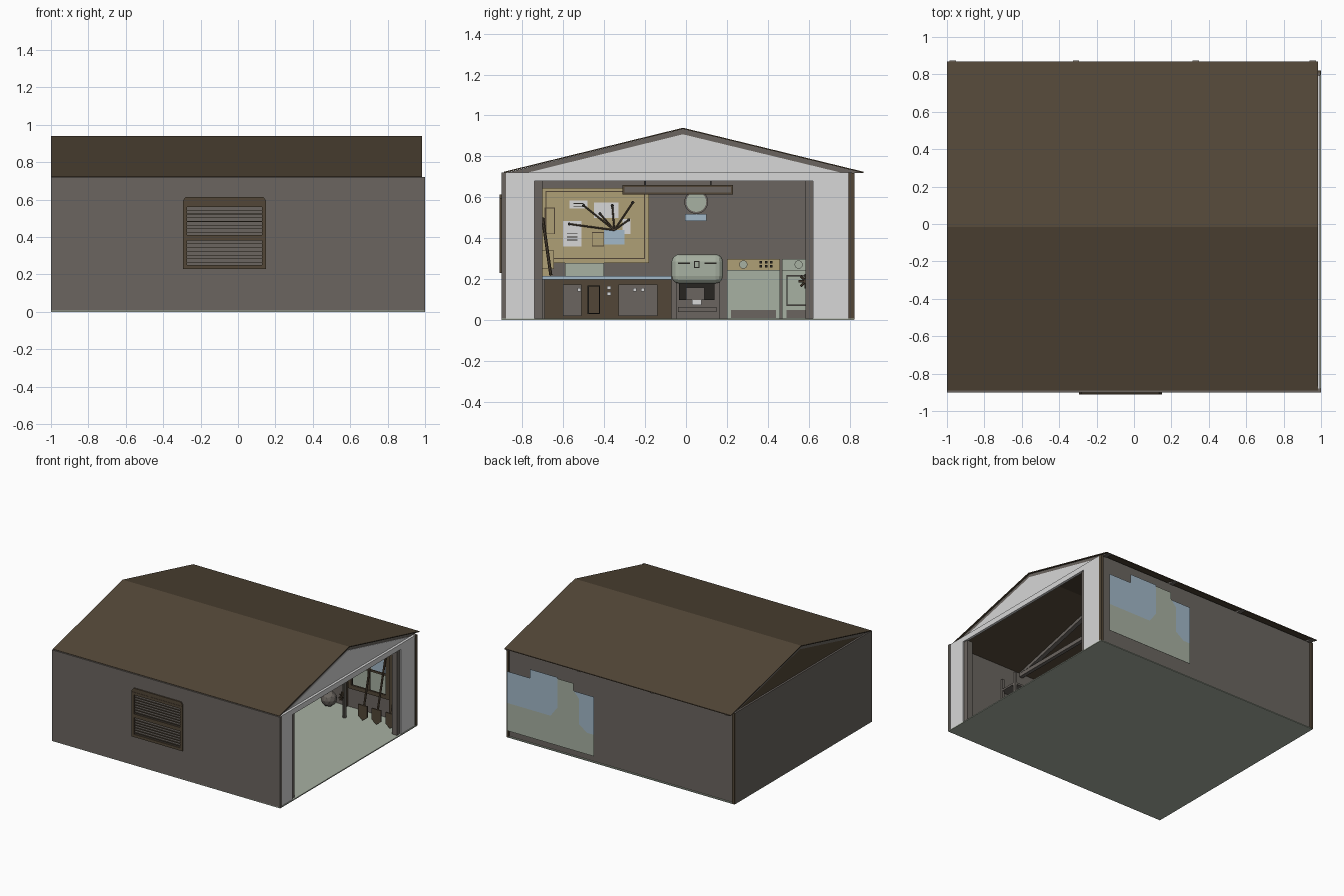
import bpy, bmesh, math
from mathutils import Vector

if "Cube" in bpy.data.objects:
    bpy.data.objects.remove(bpy.data.objects["Cube"])

def mat(name, r, g, b):
    m = bpy.data.materials.new(name)
    m.diffuse_color = (r, g, b, 1)
    m.use_nodes = True
    m.node_tree.nodes["Principled BSDF"].inputs["Base Color"].default_value = m.diffuse_color
    return m

BROWN = mat("dark brown", .085, .062, .038)
GREY = mat("warm grey", .145, .13, .115)
WHITE = mat("white", .68, .68, .68)
GREEN = mat("pale grey green", .39, .44, .36)
CREAM = mat("tan", .43, .35, .18)
BLUE = mat("pale blue", .36, .48, .58)
DARK = mat("near black", .02, .018, .015)

def finish(name, bm, m):
    bmesh.ops.recalc_face_normals(bm, faces=bm.faces[:])
    me = bpy.data.meshes.new(name)
    bm.to_mesh(me)
    bm.free()
    me.materials.append(m)
    o = bpy.data.objects.new(name, me)
    bpy.context.collection.objects.link(o)
    return o

# boxes given as x0, x1, y0, y1, z0, z1, joined in one part
def part(name, m, *boxes, bevel=0):
    bm = bmesh.new()
    for x0, x1, y0, y1, z0, z1 in boxes:
        vs = bmesh.ops.create_cube(bm, size=1)["verts"]
        for v in vs:
            v.co = ((x0 + x1) / 2 + v.co.x * (x1 - x0), (y0 + y1) / 2 + v.co.y * (y1 - y0),
                    (z0 + z1) / 2 + v.co.z * (z1 - z0))
    if bevel:
        bmesh.ops.bevel(bm, geom=bm.edges[:], offset=bevel, segments=3, affect='EDGES', profile=.5)
    return finish(name, bm, m)

# 2D outline extruded along x (pts = y,z) or along y (pts = x,z)
def prism(name, m, pts, a, b, axis='x'):
    bm = bmesh.new()
    to = (lambda p, t: (t, p[0], p[1])) if axis == 'x' else (lambda p, t: (p[0], t, p[1]))
    f = bm.faces.new([bm.verts.new(to(p, a)) for p in pts])
    ext = bmesh.ops.extrude_face_region(bm, geom=[f])["geom"]
    d = (b - a, 0, 0) if axis == 'x' else (0, b - a, 0)
    bmesh.ops.translate(bm, vec=d, verts=[v for v in ext if isinstance(v, bmesh.types.BMVert)])
    return finish(name, bm, m)

def rod(name, m, p, q, r, sides=8, r2=None):
    p, q = Vector(p), Vector(q)
    bm = bmesh.new()
    bmesh.ops.create_cone(bm, cap_ends=True, segments=sides, radius1=r,
                          radius2=r if r2 is None else r2, depth=(q - p).length)
    rot = (q - p).to_track_quat('Z', 'Y')
    for v in bm.verts:
        v.co = rot @ v.co + (p + q) / 2
    return finish(name, bm, m)

# rectangular ring in the wall plane, as boxes
def ring_y(x0, x1, z0, z1, w, y0, y1):
    return [(x0, x0 + w, y0, y1, z0, z1), (x1 - w, x1, y0, y1, z0, z1),
            (x0 + w, x1 - w, y0, y1, z0, z0 + w), (x0 + w, x1 - w, y0, y1, z1 - w, z1)]

def ring_x(y0, y1, z0, z1, w, x0, x1):
    return [(x0, x1, b[0], b[1], b[4], b[5]) for b in ring_y(y0, y1, z0, z1, w, 0, 0)]

# floor and walls
part("floor", GREEN, (-1, 1, -.9, .82, 0, .008))
part("front_wall", GREY, (-1, 1, -.9, -.88, .004, .722))
part("left_wall", GREY, (-1, -.98, -.88, .81, .004, .722))
part("back_wall", GREY, (-1, .44, .79, .81, .004, .722), (.76, .995, .79, .81, .004, .722),
     (.44, .76, .79, .81, .004, .18), (.44, .76, .79, .81, .5, .722))
part("door_wall", WHITE, (.975, .995, -.9, -.74, .004, .722), (.975, .995, .62, .797, .004, .722),
     (.975, .995, -.74, .62, .68, .722))
part("door_jamb", GREY, (.94, .985, -.74, -.7, .004, .68), (.94, .985, .583, .62, .004, .68))
part("corner_trim", BROWN, (.98, .998, .797, .822, .004, .72), (-1, -.98, .81, .822, .004, .72))

# roof, gables and trusses
RIDGE = -.015
def chevron(y0, y1, top, low, t):
    return [(y0, low), (RIDGE, top), (y1, low), (y1, low - t), (RIDGE, top - t), (y0, low - t)]
prism("roof_sheet", BROWN, chevron(-.89, .868, .94, .725, .006), -1, .985)
for x in (-.97, -.31, .33, .955):
    prism("rafter", GREY, chevron(-.89, .875, .934, .718, .026)[:3] +
          [(.77, .718), (RIDGE, .908), (-.785, .718)], x - .017, x + .017)
    if abs(x) < .5:
        part("tie_beam", GREY, (x - .015, x + .015, -.88, .79, .69, .72),
             (x - .012, x + .012, RIDGE - .015, RIDGE + .015, .72, .91))
tri = [(-.785, .718), (.77, .718), (RIDGE, .908)]
prism("door_gable", WHITE, tri, .955, .975)
prism("rear_gable", BROWN, tri, -.985, -.97)

# front window with louvres
prism("window_frame_top", BROWN, [(-.295, .57), (.15, .57), (.15, .595), (.135, .615), (-.28, .615),
                                  (-.295, .595)], -.91, -.898, 'y')
part("window_frame", BROWN, *ring_y(-.295, .15, .23, .585, .022, -.912, -.898),
     (-.273, .128, -.91, -.898, .385, .412))
part("window_slats", BROWN, *[(-.273, .128, -.909, -.899, .262 + i * .02, .265 + i * .02)
                              for i in range(16)])

# back window and the scenery board standing behind it
part("back_window_frame", BROWN, *ring_y(.42, .78, .16, .52, .03, .775, .79),
     (.59, .61, .78, .79, .19, .49), (.45, .75, .78, .79, .34, .355))
prism("scenery_hills", GREEN, [(.96, .08), (.96, .3), (.58, .3), (.52, .38), (.52, .61), (.38, .61),
                               (.38, .56), (.33, .5), (.33, .3), (.26, .25), (.2, .25), (.2, .08)],
      .866, .868, 'y')
prism("scenery_sky_left", BLUE, [(.96, .3), (.96, .55), (.76, .55), (.76, .62), (.52, .62), (.52, .38),
                                 (.58, .3)], .866, .868, 'y')
prism("scenery_sky_right", BLUE, [(.33, .3), (.33, .5), (.38, .55), (.2, .55), (.2, .25), (.26, .25)],
      .866, .868, 'y')

# notice board with pinned papers and strings
L = -.98
part("notice_board", CREAM, (L, L + .012, -.7, -.18, .28, .645))
part("board_border", BROWN, *ring_x(-.685, -.2, .3, .63, .004, L, L + .015))
part("papers", WHITE, *[(L, L + .016, y, y + w, z, z + h) for y, z, w, h in (
    (-.6, .36, .09, .125), (-.57, .545, .09, .04), (-.45, .5, .12, .075), (-.31, .42, .04, .075))])
part("paper_lines", DARK, *[(L, L + .018, -.58, -.53, z, z + .004) for z in (.39, .405, .42)],
     *[(L, L + .018, -.55, -.5, z, z + .004) for z in (.555, .568)])
part("board_photo", BLUE, (L, L + .017, -.4, -.3, .37, .44))
part("board_cards", BROWN, *ring_x(-.46, -.4, .36, .43, .004, L, L + .016),
     *ring_x(-.69, -.64, .42, .55, .004, L, L + .016))
for y, z in ((-.57, .47), (-.5, .56), (-.42, .52), (-.36, .56), (-.26, .575), (-.28, .49)):
    rod("board_string", BROWN, (L + .022, -.35, .44), (L + .022, y, z), .004, 6)
    rod("board_pin", DARK, (L + .012, y, z), (L + .028, y, z), .008)

# clock and sign
rod("clock_rim", GREY, (L, .05, .578), (L + .025, .05, .578), .058, 24)
rod("clock_face", GREEN, (L, .05, .578), (L + .028, .05, .578), .049, 24)
part("wall_sign", BLUE, (L, L + .01, -.005, .1, .485, .52))

# hanging lamp
part("lamp_housing", BROWN, (-.05, .05, -.31, .23, .615, .66))
part("lamp_panel", GREY, (-.056, .056, -.3, .22, .625, .65))
for y in (-.2, .12):
    rod("lamp_chain", GREY, (0, y, .66), (0, y, .89), .004, 6)

# counter with cupboards
F = -.68
part("counter_body", BROWN, (L, F, -.69, -.07, .008, .2))
part("counter_top", BLUE, (L, F + .02, -.7, -.07, .2, .216))
part("cupboard_doors", GREY, (F, F + .01, -.6, -.51, .02, .175), (F, F + .01, -.33, -.14, .02, .175))
part("cupboard_niche", DARK, *ring_x(-.48, -.42, .03, .17, .006, F, F + .012))
part("handles_and_sockets", WHITE, *[(F, F + .018, y, y + .018, z, z + .018) for y, z in (
    (-.53, .14), (-.26, .14), (-.22, .14), (-.385, .15), (-.385, .12))])
part("bench_case", GREEN, (L + .05, L + .2, -.59, -.4, .216, .28))
part("bench_box", CREAM, (-.8, -.66, -.7, -.645, .25, .34), (-.8, -.7, -.7, -.66, .216, .25))

# cooker with rounded hood
part("cooker_body", GREY, (L, F - .02, -.05, .165, .008, .19))
part("cooker_hood", GREEN, (L, F + .03, -.07, .18, .18, .322), bevel=.035)
part("cooker_recess", DARK, (F - .02, F - .012, -.035, .14, .1, .18))
part("cooker_shelf", GREY, (F - .02, F + .02, -.04, .15, .04, .065), (F - .02, F, .0, .09, .1, .16))
part("cooker_label", WHITE, (F - .02, F + .003, .03, .075, .075, .1))
part("cooker_vents", DARK, (F + .03, F + .033, -.04, .02, .275, .283),
     (F + .03, F + .033, .09, .15, .275, .283), *ring_x(.04, .065, .255, .29, .005, F + .03, F + .034))

# washing machines
for y0, y1 in ((.2, .46), (.47, .73)):
    part("washer_body", GREEN, (L, F, y0, y1, .008, .245))
    part("washer_panel", CREAM if y0 < .4 else GREEN, (L, L + .09, y0, y1, .245, .3))
    part("washer_plinth", GREY, (F, F + .005, y0 + .02, y1 - .02, .012, .05))
    k = L + .09
    rod("washer_dial", GREEN, (k, y0 + .08, .272), (k + .02, y0 + .08, .272), .02, 16)
    part("washer_buttons", DARK, *[(k, k + .008, y0 + y, y0 + y + .012, z, z + .012)
                                   for y in (.16, .185, .21) for z in (.258, .278)])
part("dryer_door", GREY, *ring_x(.49, .7, .07, .22, .006, F, F + .008))

# studs and shelf on the back wall, garden tools leaning below
part("back_studs", BROWN, *[(x, x + .03, .765, .79, .008, .7) for x in (-.3, .1, .38, .79)])
part("back_shelf", GREY, (-.4, .36, .66, .79, .3, .318))
for x, z in ((.3, .07), (.16, .39), (-.1, .39)):
    bm = bmesh.new()
    bmesh.ops.create_icosphere(bm, subdivisions=2, radius=.06)
    bmesh.ops.translate(bm, vec=(x, .71, z), verts=bm.verts[:])
    finish("stored_ball", bm, GREY)
for x in (.64, .76, .88):
    rod("tool_handle", BROWN, (x, .66, .1), (x, .775, .55), .008)
    prism("tool_blade", BROWN, [(x - .04, .13), (x + .04, .13), (x + .04, .04), (x, .01), (x - .04, .04)],
          .645, .655, 'y')
for i in range(4):
    a = i * math.pi / 4
    d = Vector((0, math.cos(a), math.sin(a))) * .035
    c = Vector((.5, .585, .19))
    rod("tap_wheel", BROWN, c - d, c + d, .006, 6)
rod("pipe", GREY, (.5, .62, .008), (.5, .62, .55), .015, 10)

# shelving along the front wall
part("shelf_rack", GREY, *[(x, x + .02, y, y + .02, .008, .6) for x in (-.5, .0, .5) for y in (-.88, -.74)],
     *[(-.5, .52, -.88, -.72, z, z + .015) for z in (.1, .3, .5)])
part("shelf_boxes", BROWN, *[(x, x + .13, -.86, -.75, z, z + .1) for x, z in (
    (-.45, .115), (-.2, .315), (.05, .115), (.1, .315), (.32, .315))])
for x in (-.1, .28, .42):
    rod("shelf_can", GREY, (x, -.8, .115), (x, -.8, .2), .04, 14)
rod("long_pole", BROWN, (-.6, -.66, .22), (-.62, -.7, .5), .008)
